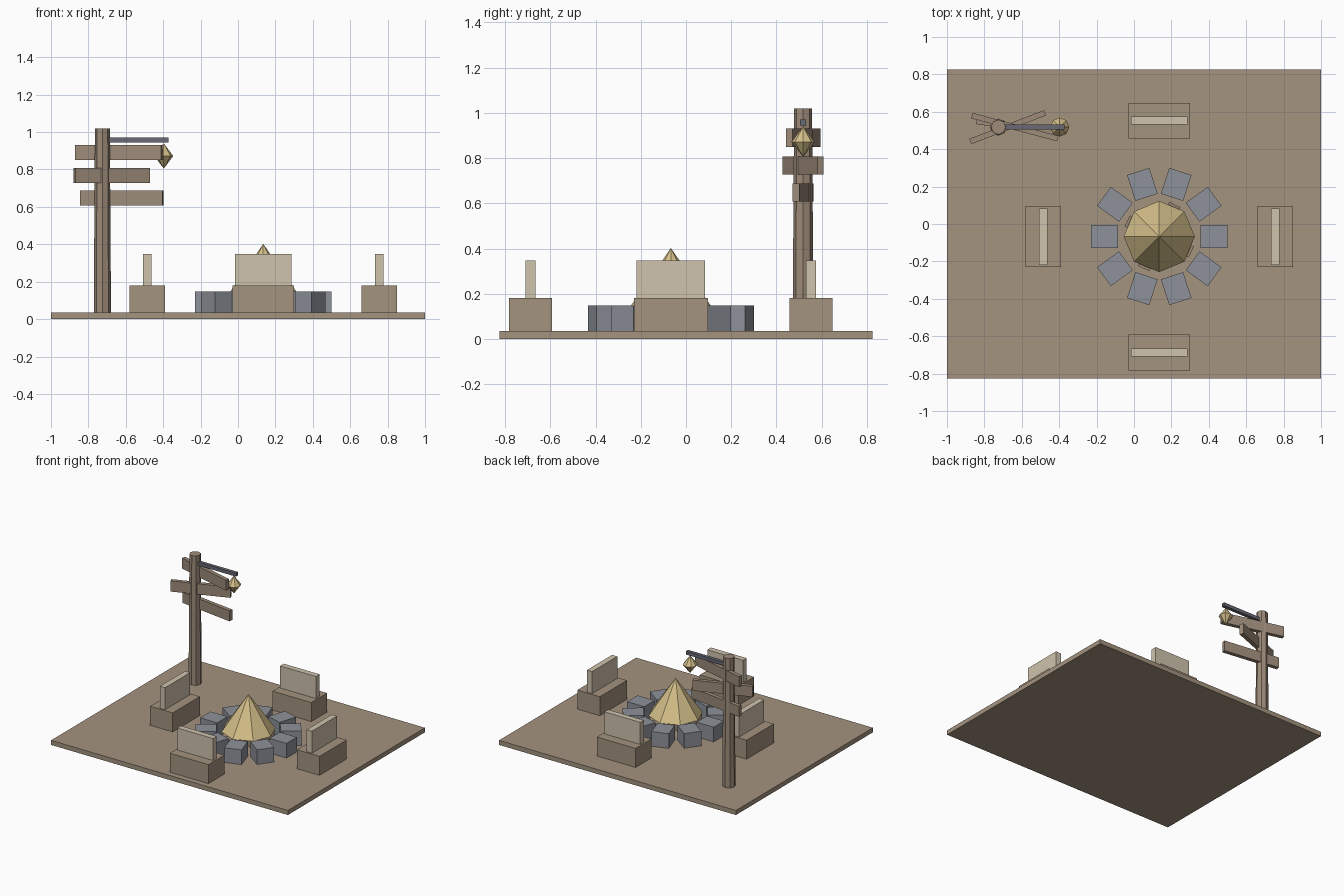
import bpy
from math import radians, cos, sin, tau

cube = bpy.data.objects.get("Cube")
if cube:
    bpy.data.objects.remove(cube, do_unlink=True)


def material(name, rgb):
    # sRGB bytes to a linear flat colour
    lin = [((c / 255 + 0.055) / 1.055) ** 2.4 for c in rgb] + [1.0]
    mat = bpy.data.materials.new(name)
    mat.use_nodes = True
    mat.diffuse_color = lin
    bsdf = next(n for n in mat.node_tree.nodes if n.type == 'BSDF_PRINCIPLED')
    bsdf.inputs["Base Color"].default_value = lin
    return mat


earth = material("earth_brown", (164, 147, 127))
wood = material("weathered_wood", (157, 139, 121))
pale = material("pale_wood", (207, 195, 173))
stone = material("grey_stone", (141, 145, 153))
iron = material("dark_iron", (104, 106, 117))
flame = material("warm_yellow", (213, 192, 138))


def finish(name, mat):
    obj = bpy.context.object
    obj.name = name
    obj.data.materials.append(mat)
    return obj


def box(name, mat, x, y, z0, z1, length, width, turn=0.0):
    bpy.ops.mesh.primitive_cube_add(size=1, location=(x, y, (z0 + z1) / 2),
                                    rotation=(0, 0, turn))
    bpy.context.object.scale = (length, width, z1 - z0)
    return finish(name, mat)


def cone(name, mat, x, y, z0, z1, r0, r1):
    # eight-sided, with a corner pointing along x
    bpy.ops.mesh.primitive_cone_add(vertices=8, radius1=r0, radius2=r1,
                                    depth=z1 - z0, location=(x, y, (z0 + z1) / 2))
    return finish(name, mat)


# Ground slab
GROUND = 0.035
box("ground", earth, 0, 0, 0, GROUND, 2, 1.652)

# Campfire: crossed logs, flame and ring of stones
FX, FY = 0.135, -0.067
for i, angle in enumerate((64, -26)):
    box(f"fire_log_{i}", wood, FX, FY, GROUND, 0.1, 0.38, 0.065, radians(angle))
cone("fire_flame", flame, FX, FY, 0.128, 0.402, 0.19, 0)
for i in range(10):
    a = tau * i / 10
    box(f"ring_stone_{i}", stone, FX + 0.293 * cos(a), FY + 0.293 * sin(a),
        GROUND, 0.147, 0.145, 0.125, a)

# Four benches facing the fire, each with a central back board
for i in range(4):
    a = tau * i / 4
    bx, by = FX + 0.62 * cos(a), FY + 0.62 * sin(a)
    box(f"bench_seat_{i}", earth, bx, by, GROUND, 0.18, 0.19, 0.327, a)
    box(f"bench_back_{i}", pale, bx, by, 0.18, 0.348, 0.044, 0.302, a)

# Signpost with three turned boards
PX, PY = -0.725, 0.518
cone("sign_post", wood, PX, PY, GROUND, 1.02, 0.046, 0.04)
boards = [(-0.637, 0.85, 0.93, 0.475, -15),
          (-0.675, 0.727, 0.808, 0.428, 21),
          (-0.622, 0.607, 0.687, 0.445, -8)]
for i, (x, z0, z1, length, angle) in enumerate(boards):
    box(f"sign_board_{i}", wood, x, PY, z0, z1, length, 0.03, radians(angle))

# Hanging lantern on its arm
box("lantern_arm", iron, (PX - 0.372) / 2, PY, 0.944, 0.97, -0.372 - PX, 0.026)
LX = -0.397
cone("lantern_top", flame, LX, PY, 0.872, 0.94, 0.051, 0)
cone("lantern_bottom", flame, LX, PY, 0.805, 0.872, 0, 0.051)
